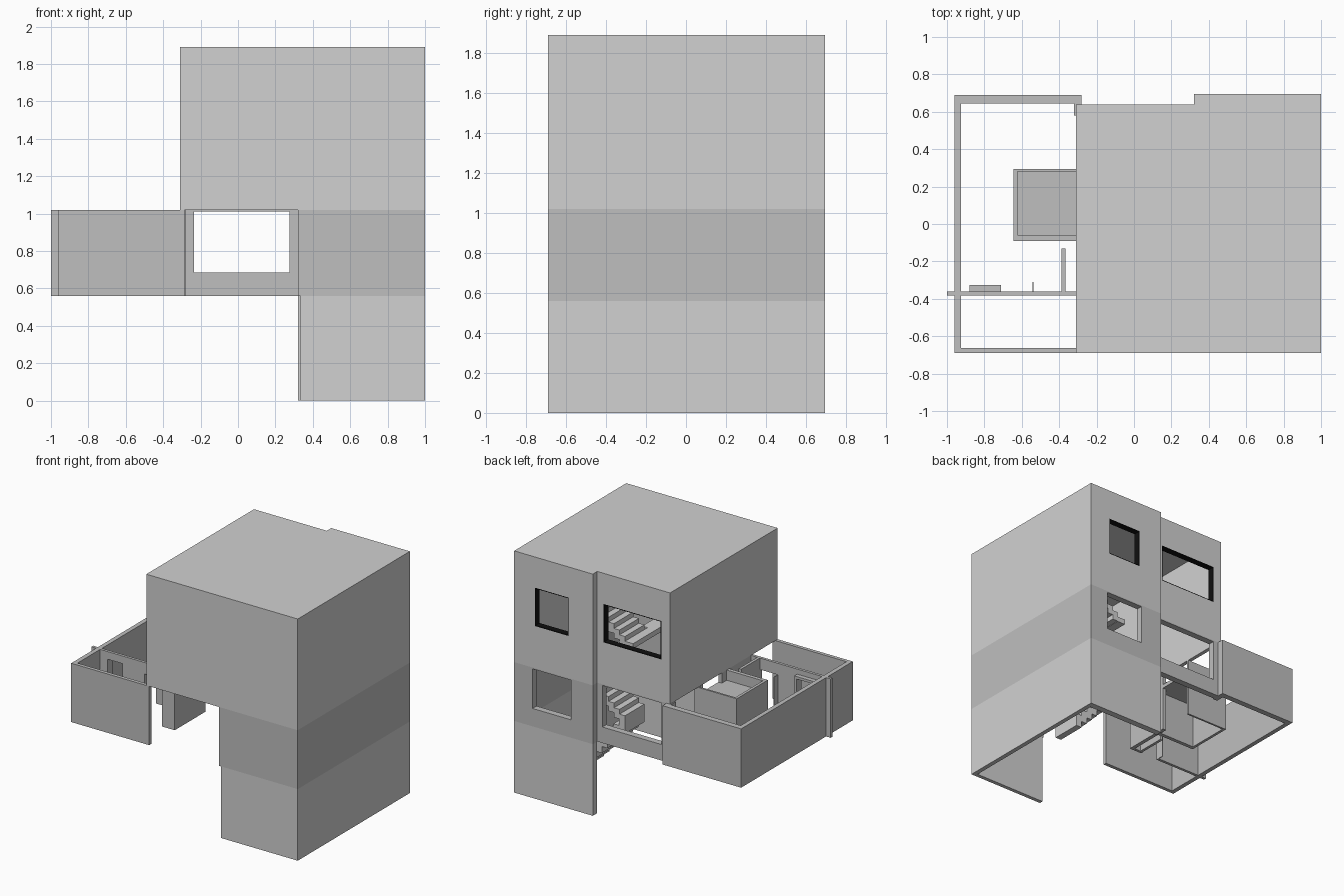
import bpy

cube = bpy.data.objects.get("Cube")
if cube:
    bpy.data.objects.remove(cube, do_unlink=True)


def material(name, value):
    m = bpy.data.materials.new(name)
    m.use_nodes = True
    col = (value, value, value, 1)
    m.diffuse_color = col
    m.node_tree.nodes["Principled BSDF"].inputs["Base Color"].default_value = col
    return m


LIGHT = material("light_gray", 0.64)
MID = material("mid_gray", 0.52)
BLACK = material("black", 0.005)
BASE, FLOOR, CEIL, ROOF = 0.0, 0.56, 1.02, 1.89
FRONT, BACK, INNER = -0.69, 0.695, 0.64
LEFT, STEP, SIDE, ANNEX = 1.0, 0.32, -0.31, -0.96
QUADS = [(0, 2, 3, 1), (4, 5, 7, 6), (0, 1, 5, 4), (2, 6, 7, 3), (0, 4, 6, 2), (1, 3, 7, 5)]


def boxes(name, spans, mat):
    """One object made of axis-aligned boxes, each given as x, y and z ranges."""
    verts, faces = [], []
    for xs, ys, zs in spans:
        n = len(verts)
        verts += [(x, y, z) for x in xs for y in ys for z in zs]
        faces += [tuple(n + i for i in q) for q in QUADS]
    mesh = bpy.data.meshes.new(name)
    mesh.from_pydata(verts, [], faces)
    mesh.materials.append(mat)
    ob = bpy.data.objects.new(name, mesh)
    bpy.context.collection.objects.link(ob)
    return ob


def holed_wall(name, xs, ys, zs, holes, mat):
    """Wall along x with rectangular openings (hole x range, hole z range)."""
    spans, start = [], xs[0]
    for hx, hz in holes:
        spans.append(((start, hx[0]), ys, zs))
        if hz[0] > zs[0]:
            spans.append((hx, ys, (zs[0], hz[0])))
        spans.append((hx, ys, (hz[1], zs[1])))
        start = hx[1]
    spans.append(((start, xs[1]), ys, zs))
    return boxes(name, spans, mat)


def reveal(name, hx, hz, ys, t=0.006):
    """Thin dark lining inside a window opening."""
    boxes(name, [((hx[0], hx[0] + t), ys, hz), ((hx[1] - t, hx[1]), ys, hz),
                 (hx, ys, (hz[0], hz[0] + t)), (hx, ys, (hz[1] - t, hz[1]))], BLACK)


def flight(name, x0, x1, ys, z0, z1, steps=8):
    """Straight run of steps from (x0, z0) up to (x1, z1)."""
    dx, dz = (x1 - x0) / steps, (z1 - z0) / steps
    spans = []
    for i in range(steps):
        a, b = x0 + i * dx, x0 + (i + 1) * dx
        top = z0 + (i + 1) * dz
        spans.append(((min(a, b), max(a, b)), ys, (top - 2 * dz, top)))
    boxes(name, spans, LIGHT)


# Upper storey: roof and walls
boxes("roof", [((SIDE, LEFT), (FRONT, INNER), (ROOF - 0.02, ROOF)),
               ((STEP, LEFT), (INNER, BACK), (ROOF - 0.02, ROOF))], LIGHT)
TOP = (CEIL, ROOF - 0.02)
boxes("upper_walls", [((SIDE, LEFT), (FRONT, FRONT + 0.03), TOP),
                      ((LEFT - 0.035, LEFT), (FRONT + 0.03, BACK - 0.05), TOP),
                      ((SIDE, SIDE + 0.03), (FRONT + 0.03, INNER - 0.05), TOP)], LIGHT)
near, far = (BACK - 0.05, BACK), (INNER - 0.05, INNER)
small, wide, high = (0.53, 0.82), (-0.235, 0.265), (1.35, 1.65)
holed_wall("upper_back_wall_left", (STEP, LEFT), near, TOP, [(small, high)], LIGHT)
holed_wall("upper_back_wall_right", (SIDE, STEP), far, TOP, [(wide, high)], LIGHT)
reveal("small_window_lining", small, high, near)
reveal("wide_window_lining", wide, high, far)

# Middle storey of the main block
BAND = (FLOOR, CEIL)
boxes("middle_walls", [((STEP, LEFT), (FRONT, FRONT + 0.025), BAND),
                       ((LEFT - 0.035, LEFT), (FRONT + 0.025, BACK - 0.05), BAND)], MID)
holed_wall("middle_back_wall_left", (STEP, LEFT), near, BAND, [((0.51, 0.84), (0.70, 1.01))], MID)
holed_wall("middle_back_wall_right", (-0.28, STEP), far, BAND,
           [((-0.235, 0.275), (0.685, 1.01))], MID)

# Lower storey, open on one side and underneath
LOW = (BASE, FLOOR)
boxes("lower_walls", [((0.335, LEFT), (FRONT, FRONT + 0.03), LOW),
                      ((LEFT - 0.035, LEFT), (FRONT + 0.03, BACK - 0.05), LOW),
                      ((STEP, LEFT), near, LOW)], LIGHT)

# Stairs: lower run, then half-turn stairs above
run_a, run_b = (0.0, 0.24), (-0.28, -0.04)
flight("lower_flight", 0.76, 0.36, run_a, 0.15, FLOOR)
for label, z0, second in (("middle", FLOOR, True), ("upper", 1.18, False)):
    zl = z0 + 0.3
    flight(label + "_flight", 0.36, 0.74, run_a, z0, zl)
    boxes(label + "_landing", [((0.74, LEFT - 0.035), (run_b[0], 0.3), (zl - 0.04, zl))], LIGHT)
    if second:
        flight(label + "_return_flight", 0.74, 0.36, run_b, zl, 1.18)
        boxes("stair_link", [((0.29, 0.36), (run_b[0], run_a[1]), (1.14, 1.18))], LIGHT)

# Annex outer walls, roofless and without a floor
boxes("annex_walls", [((ANNEX, ANNEX + 0.035), (FRONT, 0.69), BAND),
                      ((ANNEX + 0.035, -0.28), (0.645, 0.69), BAND),
                      ((ANNEX + 0.035, -0.285), (FRONT, FRONT + 0.028), BAND),
                      ((-0.32, -0.28), (0.58, 0.645), BAND),
                      ((-0.31, -0.28), (-0.36, 0.0), BAND)], MID)

# Partition with window and door
win, win_z, door = (-0.86, -0.73), (0.82, 0.96), (-0.54, -0.39)
wall_y = (-0.382, -0.36)
holed_wall("partition", (-1.0, -0.28), wall_y, BAND, [(win, win_z), (door, (FLOOR, 0.93))], MID)
ledge = (-0.36, -0.325)
boxes("partition_window_frame", [((-0.88, -0.86), ledge, win_z), ((-0.73, -0.71), ledge, win_z),
                                 ((-0.88, -0.71), ledge, (0.80, 0.82)),
                                 ((-0.88, -0.71), ledge, (0.96, 0.98))], MID)
boxes("door_leaf", [((-0.543, -0.538), (-0.36, -0.31), (FLOOR, 0.93))], MID)
boxes("short_wall", [((-0.387, -0.365), (-0.36, -0.13), BAND)], MID)

# Small inner room with a raised deck
boxes("inner_room", [((-0.645, -0.623), (-0.09, 0.295), BAND),
                     ((-0.623, -0.28), (-0.09, -0.06), BAND),
                     ((-0.623, -0.28), (0.28, 0.295), BAND),
                     ((-0.623, -0.28), (-0.06, 0.28), (0.91, 0.94))], MID)
